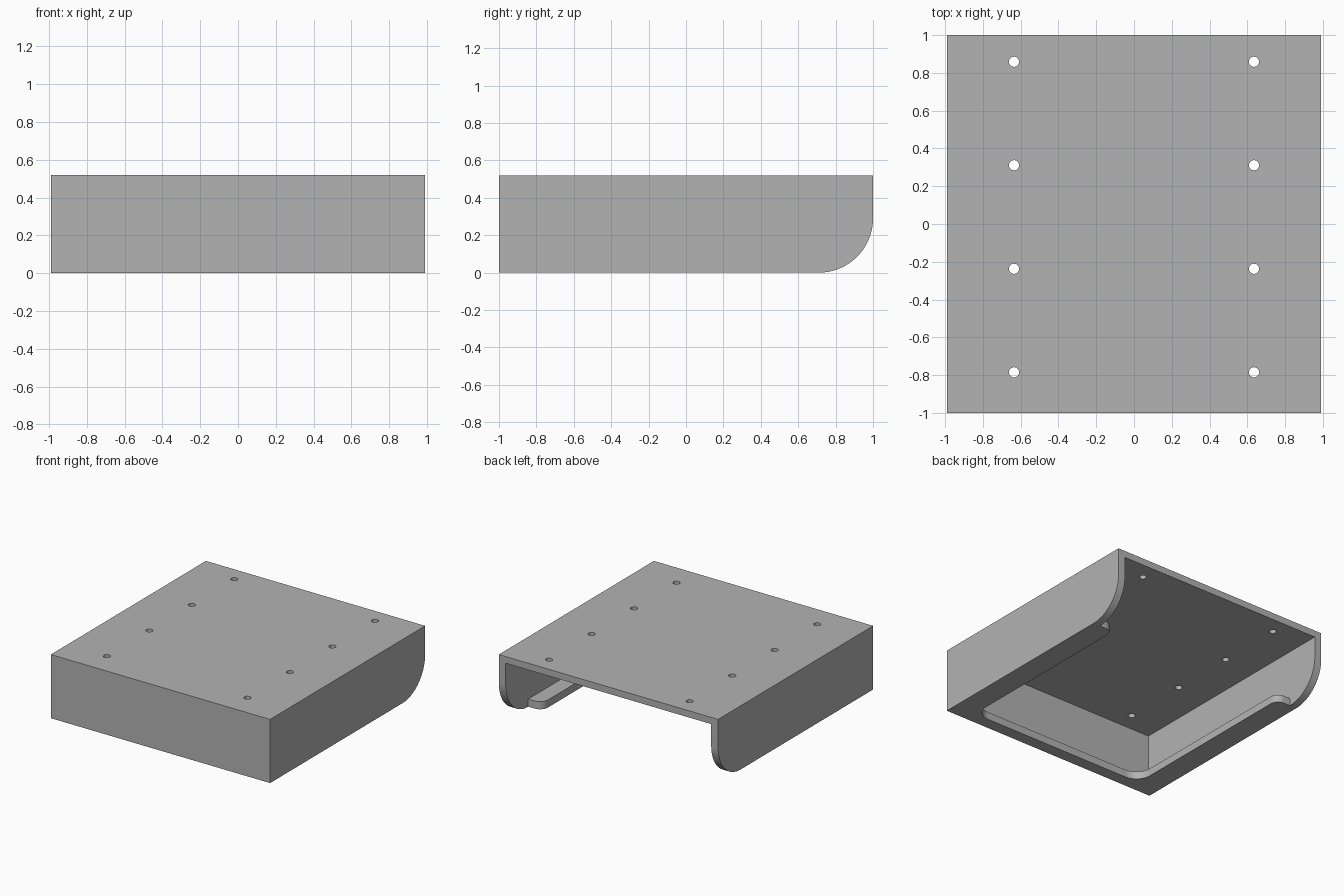
import bpy, bmesh
from math import sin, cos, radians
from mathutils import Matrix

cube = bpy.data.objects.get("Cube")
if cube:
    bpy.data.objects.remove(cube, do_unlink=True)

# Overall sizes
HALF_W, HALF_D, HEIGHT = 0.99, 1.0, 0.52
WALL, PLATE = 0.062, 0.055
LIP, FRONT_LIP, LIP_END = 0.19, 0.10, 0.71
BACK_R, INNER_R, TIP_R = 0.29, 0.13, 0.07

grey = bpy.data.materials.new("light_grey")
grey.use_nodes = True
COLOUR = (0.45, 0.45, 0.45, 1)
grey.diffuse_color = COLOUR
grey.node_tree.nodes["Principled BSDF"].inputs["Base Color"].default_value = COLOUR


def arc(cx, cy, r, start, end, steps=16):
    angles = [radians(start + (end - start) * i / steps) for i in range(steps + 1)]
    return [(cx + r * cos(a), cy + r * sin(a)) for a in angles]


def prism(name, outline, low, high, along_x=False):
    """Extrude a 2D outline along z, or along x when the outline is (y, z)."""
    bm = bmesh.new()
    place = (lambda p: (low, *p)) if along_x else (lambda p: (*p, low))
    face = bm.faces.new([bm.verts.new(place(p)) for p in outline])
    new = bmesh.ops.extrude_face_region(bm, geom=[face])["geom"]
    shift = (high - low, 0, 0) if along_x else (0, 0, high - low)
    bmesh.ops.translate(bm, vec=shift, verts=[v for v in new if isinstance(v, bmesh.types.BMVert)])
    bmesh.ops.recalc_face_normals(bm, faces=bm.faces)
    mesh = bpy.data.meshes.new(name)
    bm.to_mesh(mesh)
    bm.free()
    mesh.materials.append(grey)
    obj = bpy.data.objects.new(name, mesh)
    bpy.context.collection.objects.link(obj)
    return obj


def cut(body, cutter):
    cutter.hide_render = True
    mod = body.modifiers.new("cut", "BOOLEAN")
    mod.operation, mod.solver, mod.object = "DIFFERENCE", "EXACT", cutter
    bpy.ops.object.select_all(action="DESELECT")
    body.select_set(True)
    bpy.context.view_layer.objects.active = body
    bpy.ops.object.modifier_apply(modifier=mod.name)
    bpy.data.objects.remove(cutter, do_unlink=True)


# Tray body: side outline with a rounded lower back corner
side = [(-HALF_D, HEIGHT), (-HALF_D, 0)]
side += arc(HALF_D - BACK_R, BACK_R, BACK_R, -90, 0, 24)
side += [(HALF_D, HEIGHT)]
tray = prism("under_desk_tray", side, -HALF_W, HALF_W, along_x=True)

# Inner cavity, open at the back
inner_x, front_y, back_y = HALF_W - WALL, -HALF_D + WALL, HALF_D + 0.1
cavity = [(-inner_x, front_y), (inner_x, front_y), (inner_x, back_y), (-inner_x, back_y)]
cut(tray, prism("cavity_cutter", cavity, WALL, HEIGHT - PLATE))

# Bottom opening, leaving a lip with rounded corners on three sides
lip_x, lip_y = HALF_W - LIP, -HALF_D + FRONT_LIP
half = arc(lip_x - INNER_R, lip_y + INNER_R, INNER_R, -90, 0)
half += arc(lip_x + TIP_R, LIP_END - TIP_R, TIP_R, 180, 90)
half += [(inner_x, LIP_END), (inner_x, back_y)]
opening = half + [(-x, y) for x, y in reversed(half)]
cut(tray, prism("opening_cutter", opening, -0.1, HEIGHT / 2))

# Two rows of screw holes in the top plate
for x in (-0.635, 0.635):
    for row in range(4):
        hole = arc(x, -0.785 + row * 0.548, 0.027, 0, 360, 24)[:-1]
        cut(tray, prism("hole_cutter", hole, HEIGHT - 2 * PLATE, HEIGHT + PLATE))

bpy.ops.object.shade_smooth_by_angle(angle=radians(30))
